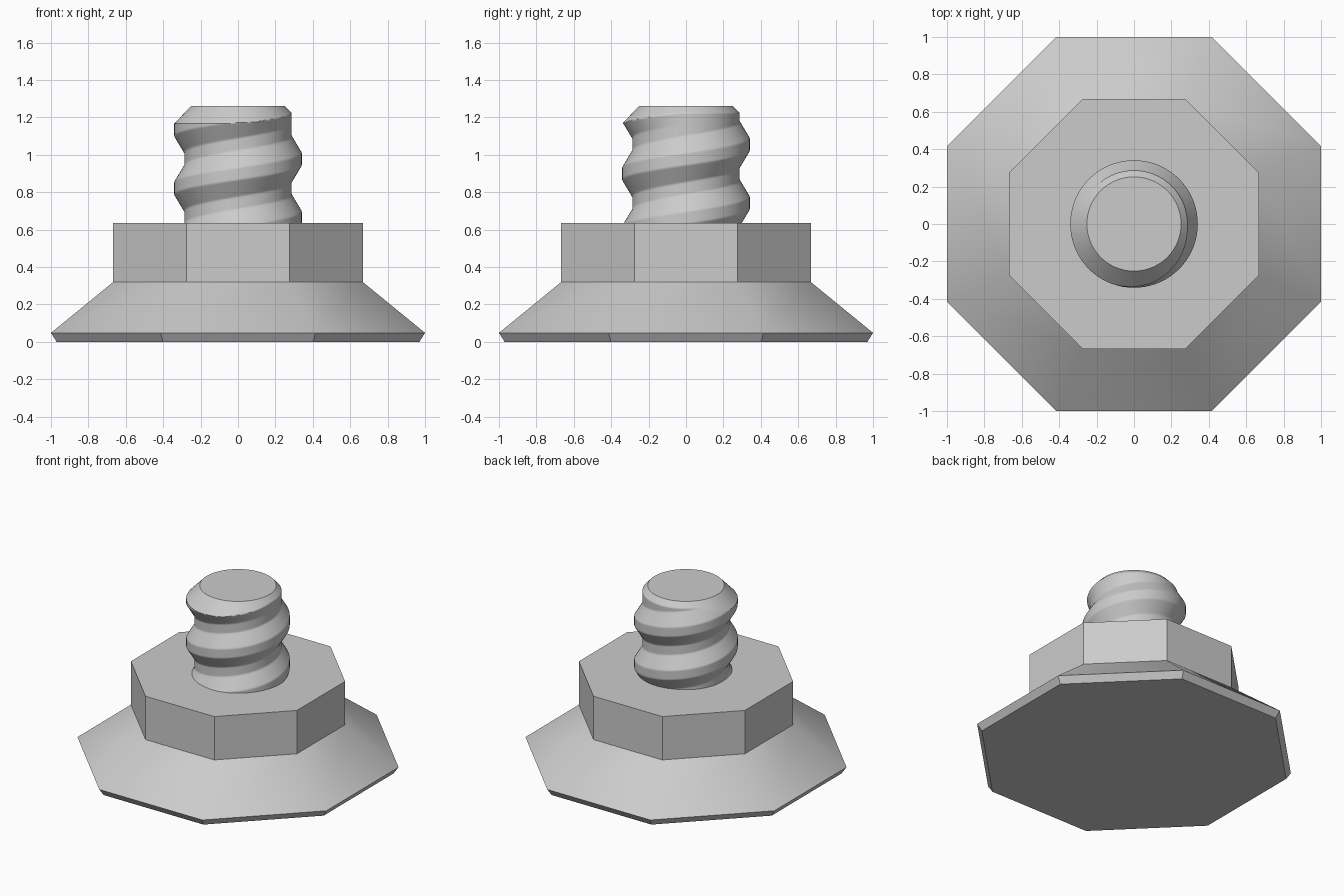
import bpy, bmesh, math

if "Cube" in bpy.data.objects:
    bpy.data.objects.remove(bpy.data.objects["Cube"])

metal = bpy.data.materials.new("plain grey")
metal.diffuse_color = (0.6, 0.6, 0.6, 1)
metal.use_nodes = True
metal.node_tree.nodes["Principled BSDF"].inputs["Base Color"].default_value = metal.diffuse_color


def loft(name, rings, smooth_angle):
    """Join rings of equal point count into a capped solid."""
    bm = bmesh.new()
    vr = [[bm.verts.new(p) for p in ring] for ring in rings]
    n = len(vr[0])
    for lo, hi in zip(vr, vr[1:]):
        for i in range(n):
            j = (i + 1) % n
            bm.faces.new((lo[i], lo[j], hi[j], hi[i]))
    bm.faces.new(vr[0][::-1])
    bm.faces.new(vr[-1])
    me = bpy.data.meshes.new(name)
    bm.to_mesh(me)
    bm.free()
    me.materials.append(metal)
    ob = bpy.data.objects.new(name, me)
    bpy.context.collection.objects.link(ob)
    bpy.ops.object.select_all(action='DESELECT')
    ob.select_set(True)
    bpy.context.view_layer.objects.active = ob
    bpy.ops.object.shade_smooth_by_angle(angle=math.radians(smooth_angle))
    return ob


# Octagonal flange and collar: (distance to flat, height)
def octagon(apothem, z):
    r = apothem / math.cos(math.pi / 8)
    return [(r * math.cos(a), r * math.sin(a), z)
            for a in (math.pi / 8 + k * math.pi / 4 for k in range(8))]


profile = [(0.97, 0), (1.0, 0.048), (0.667, 0.32), (0.667, 0.635)]
loft("octagonal_base", [octagon(a, z) for a, z in profile], 30)

# Threaded stud: right-handed trapezoid thread with a chamfered end
PITCH, CREST_Z, ROOT, CREST, TOP = 0.313, 0.977, 0.287, 0.341, 1.26
HALF_FLAT, FLANK = 0.033, 0.09


def thread_radius(angle, z):
    turn = (z - CREST_Z) / PITCH - angle / (2 * math.pi)
    nearest = round(turn)
    d = abs(turn - nearest) * PITCH
    height = min(1, max(0, 1 - (d - HALF_FLAT) / FLANK))
    # the thread runs out near the tip
    crest_z = z - (turn - nearest) * PITCH
    height *= min(1, max(0, (1.285 - crest_z) / 0.06))
    return min(ROOT + (CREST - ROOT) * height, 0.252 + (TOP - z) * 0.95)


SEG, ROWS, START = 72, 130, 0.62
rings = []
for k in range(ROWS + 1):
    z = START + (TOP - START) * k / ROWS
    ring = []
    for i in range(SEG):
        a = 2 * math.pi * i / SEG
        r = thread_radius(a, z)
        ring.append((r * math.cos(a), r * math.sin(a), z))
    rings.append(ring)
loft("threaded_stud", rings, 36)
